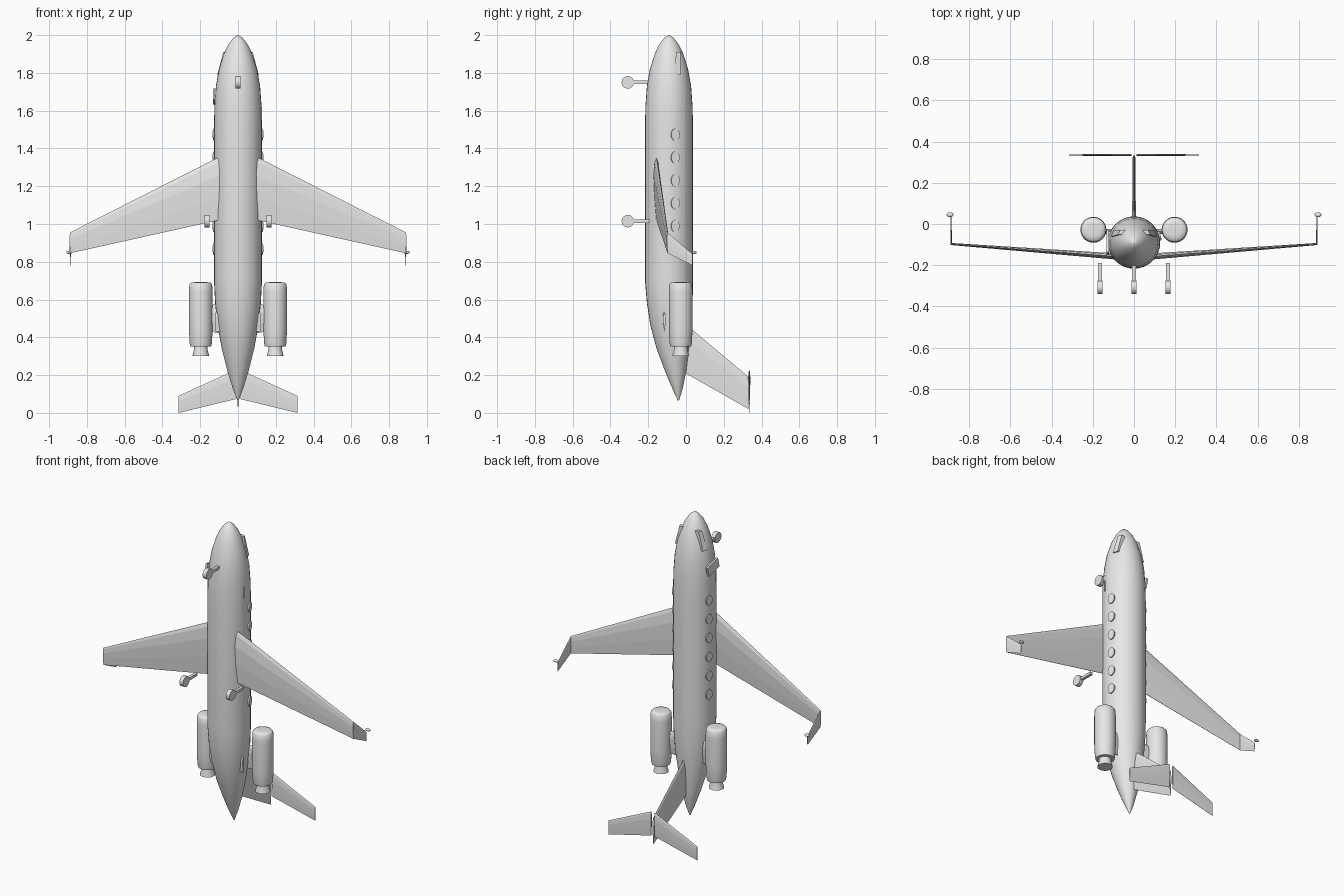
import bpy, bmesh, math
from mathutils import Vector, Matrix

cube = bpy.data.objects.get("Cube")
if cube:
    bpy.data.objects.remove(cube, do_unlink=True)

paint = bpy.data.materials.new("light_grey")
paint.use_nodes = True
GREY = (0.8, 0.8, 0.8, 1)
paint.diffuse_color = GREY
paint.node_tree.nodes["Principled BSDF"].inputs["Base Color"].default_value = GREY


def finish(name, bm, smooth=None):
    bmesh.ops.recalc_face_normals(bm, faces=bm.faces)
    mesh = bpy.data.meshes.new(name)
    bm.to_mesh(mesh)
    bm.free()
    mesh.materials.append(paint)
    obj = bpy.data.objects.new(name, mesh)
    bpy.context.collection.objects.link(obj)
    if smooth:
        bpy.ops.object.select_all(action='DESELECT')
        obj.select_set(True)
        bpy.context.view_layer.objects.active = obj
        bpy.ops.object.shade_smooth_by_angle(angle=math.radians(smooth))
    return obj


def loft(name, rings, smooth=None):
    """Skin a list of equal-length point rings and cap both ends."""
    bm = bmesh.new()
    loops = [[bm.verts.new(p) for p in ring] for ring in rings]
    n = len(loops[0])
    for a, b in zip(loops, loops[1:]):
        for i in range(n):
            j = (i + 1) % n
            bm.faces.new((a[i], a[j], b[j], b[i]))
    bm.faces.new(loops[0])
    bm.faces.new(loops[-1])
    return finish(name, bm, smooth)


def round_body(name, profile, x=0, sides=32, smooth=40):
    """Profile rows are (z, radius, y centre)."""
    rings = []
    for z, r, y in profile:
        angles = [2 * math.pi * i / sides for i in range(sides)]
        rings.append([(x + r * math.cos(a), y + r * math.sin(a), z) for a in angles])
    return loft(name, rings, smooth)


FOIL = [(0, 0), (0.08, 0.6), (0.3, 1), (0.65, 0.7), (1, 0.08)]


def airfoil(x, y, z, chord, thick, axis):
    """Section with leading edge at x, y, z; thickness runs along the axis."""
    outline = FOIL + [(c, -t) for c, t in reversed(FOIL[1:])]
    return [Vector((x, y, z - c * chord)) + Vector(axis) * t * thick / 2 for c, t in outline]


def solid(name, kind, loc, size, rot=None, smooth=None):
    """Box, ball or disc scaled to size; a disc's axis is x."""
    bm = bmesh.new()
    if kind == "box":
        bmesh.ops.create_cube(bm, size=1)
    elif kind == "ball":
        bmesh.ops.create_uvsphere(bm, u_segments=16, v_segments=10, radius=0.5)
    else:
        bmesh.ops.create_cone(bm, cap_ends=True, segments=20, radius1=0.5, radius2=0.5,
                              depth=1, matrix=Matrix.Rotation(math.pi / 2, 4, 'Y'))
    m = Matrix.Translation(loc) @ (rot or Matrix()) @ Matrix.Diagonal((*size, 1))
    bm.transform(m)
    return finish(name, bm, smooth)


# Fuselage, nose up, with the tail rising toward the back
CY = -0.09
round_body("fuselage", [
    (2.0, 0.004, CY), (1.985, 0.025, CY), (1.95, 0.052, CY), (1.9, 0.076, CY),
    (1.82, 0.101, CY), (1.73, 0.117, CY), (1.62, 0.125, CY), (1.5, 0.127, CY),
    (0.7, 0.127, CY), (0.58, 0.121, -0.086), (0.46, 0.108, -0.08), (0.34, 0.086, -0.07),
    (0.22, 0.056, -0.055), (0.13, 0.028, -0.045), (0.065, 0.003, -0.04)])

X, Y = (1, 0, 0), (0, 1, 0)
for side, s in (("left", 1), ("right", -1)):
    # Swept wing with winglet and tip light
    loft(side + "_wing", [airfoil(s * 0.08, -0.158, 1.365, 0.34, 0.03, Y),
                          airfoil(s * 0.89, -0.097, 0.955, 0.11, 0.01, Y)])
    loft(side + "_winglet", [airfoil(s * 0.888, -0.097, 0.955, 0.11, 0.008, X),
                             airfoil(s * 0.888, 0.035, 0.84, 0.06, 0.005, X)])
    solid(side + "_tip_light", "ball", (s * 0.893, 0.045, 0.85), (0.034, 0.024, 0.016), smooth=60)

    # Engine nacelle, flared nozzle and pylon
    ey = -0.028
    round_body(side + "_engine", [
        (0.692, 0.03, ey), (0.69, 0.052, ey), (0.68, 0.06, ey), (0.64, 0.063, ey),
        (0.45, 0.063, ey), (0.37, 0.059, ey), (0.352, 0.055, ey)], s * 0.197, 28, 60)
    round_body(side + "_nozzle", [(0.36, 0.034, ey), (0.33, 0.037, ey), (0.3, 0.045, ey)],
               s * 0.197, 24)
    loft(side + "_pylon", [airfoil(s * 0.08, -0.04, 0.58, 0.16, 0.025, Y),
                           airfoil(s * 0.15, -0.035, 0.57, 0.14, 0.025, Y)])
    loft(side + "_tail_strake", [airfoil(s * 0.09, -0.115, 0.55, 0.12, 0.018, Y),
                                 airfoil(s * 0.118, -0.115, 0.53, 0.1, 0.014, Y)])

    # Tailplane half
    loft(side + "_tailplane", [airfoil(s * 0.012, 0.335, 0.228, 0.155, 0.012, Y),
                               airfoil(s * 0.315, 0.335, 0.09, 0.09, 0.006, Y)])

    # Cabin windows, lying against the curved skin
    tilt = Matrix.Rotation(s * math.asin(0.033 / 0.127), 4, 'Z')
    for i in range(6):
        solid(f"{side}_window_{i + 1}", "disc", (s * 0.123, -0.057, 1.473 - 0.121 * i),
              (0.012, 0.046, 0.064), tilt, smooth=40)

    # Cockpit window pane
    loft(side + "_cockpit_window", [
        [(s * (x + dx), y, z) for dx, y in ((-0.025, y0), (0.01, y0), (0, y1), (-0.025, y1))]
        for x, y0, y1, z in ((0.068, -0.052, -0.03, 1.91), (0.1, -0.062, -0.03, 1.79))])

    # Main wheel and leg
    solid(side + "_main_leg", "box", (s * 0.165, -0.24, 1.015), (0.018, 0.1, 0.018))
    solid(side + "_main_wheel", "disc", (s * 0.165, -0.308, 1.015), (0.026, 0.066, 0.066), smooth=40)

# Upright tail fin
loft("tail_fin", [airfoil(0, -0.02, 0.485, 0.265, 0.02, X),
                  airfoil(0, 0.332, 0.19, 0.17, 0.012, X)])

# Nose wheel and leg
solid("nose_leg", "box", (0, -0.24, 1.75), (0.018, 0.1, 0.018))
solid("nose_wheel", "disc", (0, -0.308, 1.75), (0.026, 0.066, 0.066), smooth=40)

# Entry door on the right side and a small hatch strip on the left
solid("entry_door", "box", (-0.127, CY, 1.675), (0.012, 0.11, 0.06), Matrix.Rotation(-0.25, 4, 'X'))
solid("side_hatch", "box", (0.123, -0.115, 1.585), (0.008, 0.008, 0.07))
